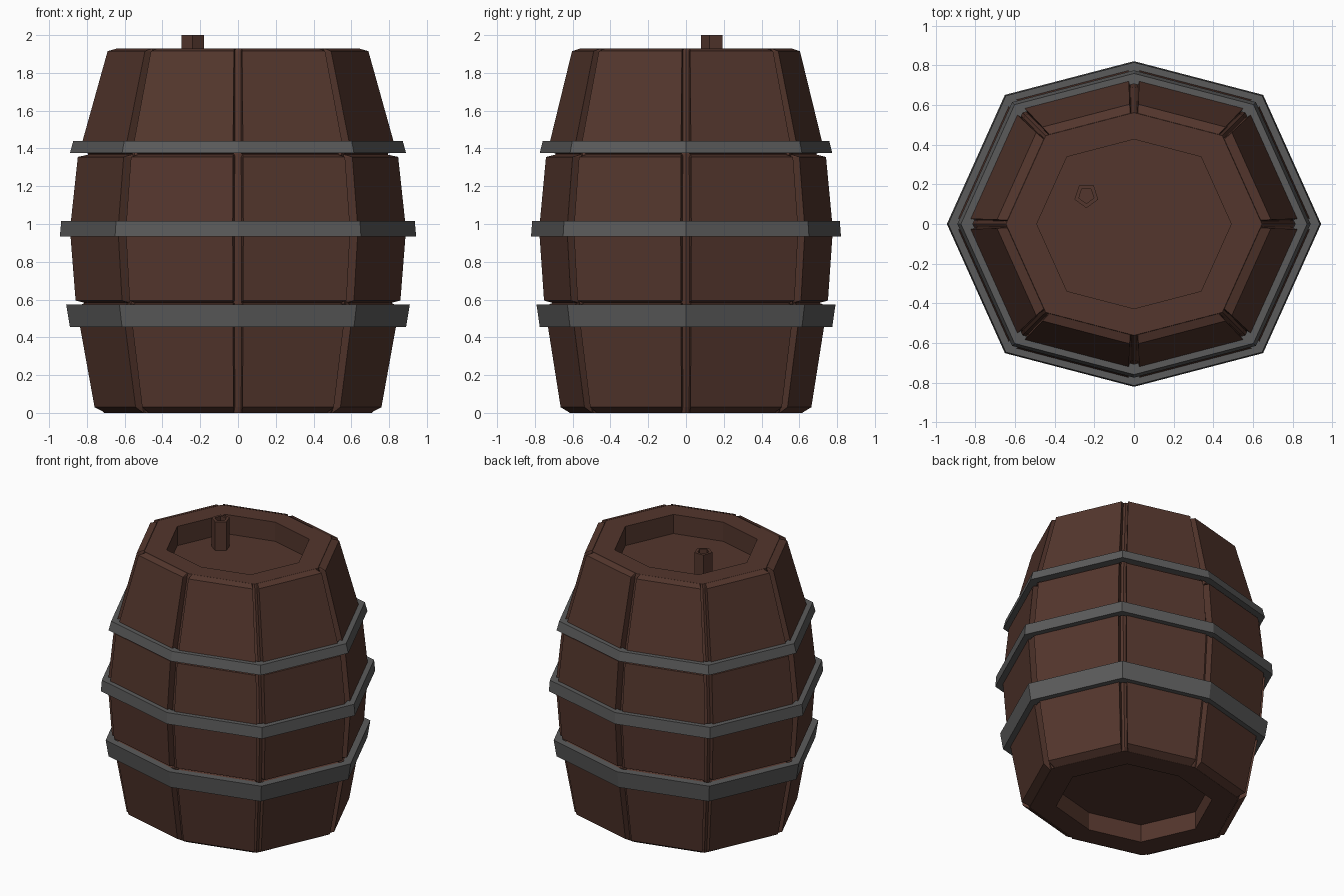
import bpy, bmesh
from math import cos, sin, radians
from mathutils import Vector

if "Cube" in bpy.data.objects:
    bpy.data.objects.remove(bpy.data.objects["Cube"])

# Unit outline of the barrel: a slightly squashed octagon
OCT = [(1, 0), (.69, .69), (0, .87), (-.69, .69),
       (-1, 0), (-.69, -.69), (0, -.87), (.69, -.69)]
PENT = [(cos(radians(a)), sin(radians(a))) for a in range(-18, 342, 72)]


def material(name, rgb):
    m = bpy.data.materials.new(name)
    m.diffuse_color = (*rgb, 1)
    m.use_nodes = True
    m.node_tree.nodes["Principled BSDF"].inputs["Base Color"].default_value = m.diffuse_color
    return m


wood = material("dark_wood", (.088, .037, .026))
iron = material("iron", (.105, .105, .105))


def finish(bm, name, mat):
    bmesh.ops.recalc_face_normals(bm, faces=bm.faces)
    me = bpy.data.meshes.new(name)
    bm.to_mesh(me)
    bm.free()
    me.materials.append(mat)
    ob = bpy.data.objects.new(name, me)
    bpy.context.collection.objects.link(ob)
    return ob


def loft(name, outline, rings, mat, closed=False, centre=(0, 0)):
    """Stack scaled copies of an outline; rings are (z, radius)."""
    bm = bmesh.new()
    loops = [[bm.verts.new((centre[0] + x * r, centre[1] + y * r, z))
              for x, y in outline] for z, r in rings]
    n = len(outline)
    pairs = list(zip(loops, loops[1:]))
    if closed:
        pairs.append((loops[-1], loops[0]))
    else:
        bm.faces.new(loops[0])
        bm.faces.new(loops[-1])
    for a, b in pairs:
        for i in range(n):
            j = (i + 1) % n
            bm.faces.new((a[i], a[j], b[j], b[i]))
    return finish(bm, name, mat)


def stave_tier(name, rows):
    """Ring of eight raised planks with chamfered ends; rows are (z, radius)."""
    bm = bmesh.new()
    for k in range(8):
        a, b = Vector(OCT[k]), Vector(OCT[(k + 1) % 8])
        grid = []
        for i, (z, r) in enumerate(rows):
            base = r - (.005 if i in (0, len(rows) - 1) else .065)
            cols = ((.03, base), (.045, r), (.955, r), (.97, base))
            grid.append([bm.verts.new((*(a.lerp(b, t) * s), z)) for t, s in cols])
        for lo, hi in zip(grid, grid[1:]):
            for c in range(3):
                bm.faces.new((lo[c], lo[c + 1], hi[c + 1], hi[c]))
    return finish(bm, name, wood)


# Inner body with recessed lid and recessed bottom
loft("barrel_core", OCT,
     [(.13, .53), (0, .53), (0, .71), (.03, .72), (.58, .815), (.97, .845),
      (1.37, .795), (1.90, .655), (1.93, .645), (1.93, .49), (1.79, .49)], wood)

# Three tiers of staves
stave_tier("lower_staves", [(0, .712), (.03, .77), (.565, .868), (.585, .81)])
stave_tier("middle_staves", [(.58, .81), (.595, .872), (.97, .902), (1.355, .86), (1.37, .79)])
stave_tier("upper_staves", [(1.37, .79), (1.385, .85), (1.915, .70), (1.93, .647)])

# Iron hoops: (name, bottom z, top z, bottom radius, top radius)
for name, z0, z1, r0, r1 in (("lower_hoop", .455, .575, .89, .91),
                             ("middle_hoop", .935, 1.015, .943, .936),
                             ("upper_hoop", 1.375, 1.44, .89, .872)):
    loft(name, OCT, [(z0, r0), (z1, r1), (z1, r1 - .06), (z0, r0 - .06)], iron, closed=True)

# Hollow five-sided peg on the lid
loft("lid_peg", PENT, [(1.78, .063), (2, .063), (2, .04), (1.95, .04)], wood,
     centre=(-.24, .143))
